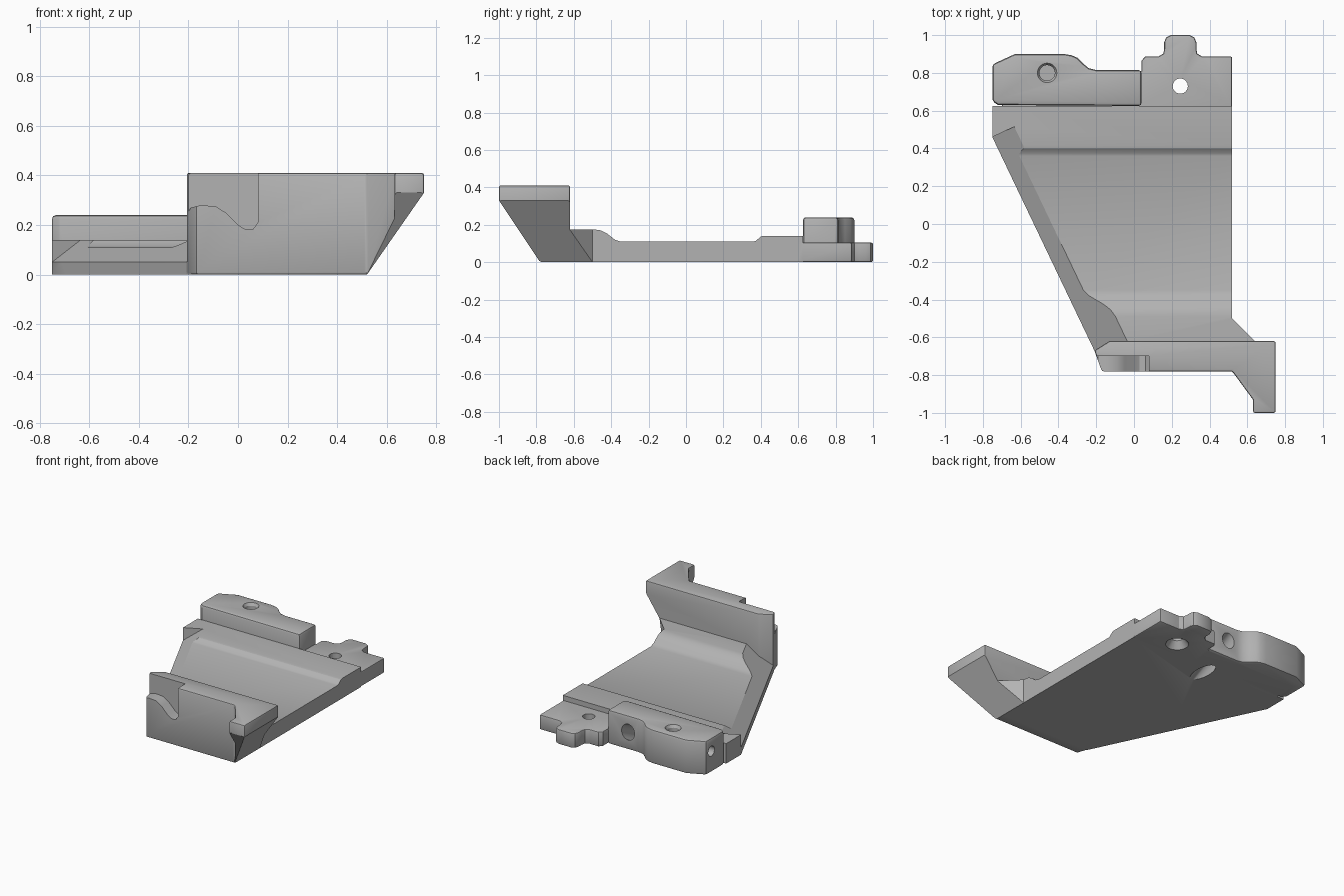
import bpy, bmesh, math
from mathutils import Matrix, Vector

cube = bpy.data.objects.get("Cube")
if cube:
    bpy.data.objects.remove(cube)

grey = bpy.data.materials.new("plain_grey")
grey.use_nodes = True
COLOUR = (0.45, 0.45, 0.45, 1)
grey.diffuse_color = COLOUR
grey.node_tree.nodes["Principled BSDF"].inputs["Base Color"].default_value = COLOUR

X, Y, Z = Vector((1, 0, 0)), Vector((0, 1, 0)), Vector((0, 0, 1))


def apply_modifiers(ob):
    bpy.context.view_layer.update()
    dg = bpy.context.evaluated_depsgraph_get()
    mesh = bpy.data.meshes.new_from_object(ob.evaluated_get(dg))
    ob.modifiers.clear()
    ob.data = mesh


def prism(name, pts, depth, u=X, v=Y, w=Z, origin=(0, 0, 0), bevel=0, segments=2):
    """Extrude a 2D outline in the u-v plane along w."""
    o = Vector(origin)
    bm = bmesh.new()
    face = bm.faces.new([bm.verts.new(o + u * a + v * b) for a, b in pts])
    new = bmesh.ops.extrude_face_region(bm, geom=[face])["geom"]
    bmesh.ops.translate(bm, vec=w * depth,
                        verts=[g for g in new if isinstance(g, bmesh.types.BMVert)])
    bmesh.ops.recalc_face_normals(bm, faces=bm.faces)
    mesh = bpy.data.meshes.new(name)
    bm.to_mesh(mesh)
    bm.free()
    mesh.materials.append(grey)
    ob = bpy.data.objects.new(name, mesh)
    bpy.context.collection.objects.link(ob)
    if bevel:
        mod = ob.modifiers.new("edge_round", "BEVEL")
        mod.width, mod.segments = bevel, segments
        mod.limit_method, mod.angle_limit = "ANGLE", math.radians(50)
        apply_modifiers(ob)
    return ob


def rod(name, start, end, r1, r2=None):
    """Round cutter between two points, optionally tapered."""
    a, b = Vector(start), Vector(end)
    bm = bmesh.new()
    turn = (b - a).to_track_quat("Z", "Y").to_matrix().to_4x4()
    bmesh.ops.create_cone(bm, cap_ends=True, segments=32, radius1=r1,
                          radius2=r2 or r1, depth=(b - a).length,
                          matrix=Matrix.Translation((a + b) / 2) @ turn)
    mesh = bpy.data.meshes.new(name)
    bm.to_mesh(mesh)
    bm.free()
    mesh.materials.append(grey)
    ob = bpy.data.objects.new(name, mesh)
    bpy.context.collection.objects.link(ob)
    return ob


def combine(ob, other, operation):
    mod = ob.modifiers.new("combine", "BOOLEAN")
    mod.operation, mod.solver, mod.object = operation, "EXACT", other
    apply_modifiers(ob)
    bpy.data.objects.remove(other)


def slope_cutters():
    """Sloping undersides of the overhanging corner."""
    side = prism("side_slope", [(0.45, -0.1), (0.52, 0), (0.75, 0.33), (0.96, 0.63), (2, -0.1)],
                 1.6, X, Z, Y, (0, -2, 0))
    front = prism("front_slope", [(-0.713, -0.1), (-0.78, 0), (-1, 0.33), (-1.2, 0.63), (-2, -0.1)],
                  0.6, Y, Z, X, (0.45, 0, 0))
    return side, front


# Base plate: plan outline limited by the stepped side profile
body = prism("bracket_body", [(-0.75, 0.625), (-0.75, 0.46), (-0.21, -0.67), (-0.19, -0.71),
                              (0.64, -0.71), (0.64, -0.62), (0.52, -0.5), (0.52, 0.625)], 0.4)
profile = prism("plate_profile", [(-0.9, 0), (-0.9, 0.175), (-0.49, 0.175), (-0.455, 0.17),
                                  (-0.425, 0.155), (-0.38, 0.12), (-0.35, 0.11), (0.36, 0.11),
                                  (0.375, 0.115), (0.4, 0.137), (0.415, 0.14), (0.8, 0.14), (0.8, 0)],
                3, Y, Z, X, (-1.5, 0, 0))
combine(body, profile, "INTERSECT")

# Sloped shoulder along the slanted edge
along = Vector((0.54, -1.13, 0)).normalized()
inward = Vector((-along.y, along.x, 0))
combine(body, prism("shoulder_cutter", [(0, 0.05), (0.3, 0.26), (-0.1, 0.26), (-0.1, 0.05)],
                    1.4, inward, Z, along, (-0.75, 0.46, 0)), "DIFFERENCE")
for cutter in slope_cutters()[:1]:
    combine(body, cutter, "DIFFERENCE")
for ob in [o for o in bpy.data.objects if o.name.startswith("front_slope")]:
    bpy.data.objects.remove(ob)

# End wall with projecting hook
wall = prism("end_wall", [(-0.21, -0.67), (-0.13, -0.62), (0.75, -0.62), (0.75, -1), (0.63, -1),
                          (0.63, -0.93), (0.52, -0.78), (-0.17, -0.78)], 0.41, bevel=0.01)
for cutter in slope_cutters():
    combine(wall, cutter, "DIFFERENCE")
combine(wall, prism("wave_notch", [(-0.4, 0.23), (-0.21, 0.24), (-0.19, 0.27), (-0.15, 0.28),
                                   (-0.09, 0.275), (-0.05, 0.25), (0, 0.2), (0.03, 0.182),
                                   (0.06, 0.182), (0.08, 0.21), (0.08, 0.6), (-0.4, 0.6)],
                    0.3, X, Z, Y, (0, -1, 0)), "DIFFERENCE")

# Raised block with a waved back
block = prism("raised_block", [(-0.75, 0.65), (-0.72, 0.63), (0.04, 0.625), (0.04, 0.815), (-0.2, 0.815),
                               (-0.24, 0.825), (-0.27, 0.85), (-0.3, 0.88), (-0.33, 0.893),
                               (-0.37, 0.9), (-0.63, 0.9), (-0.75, 0.845)], 0.24, bevel=0.016)

# Low mounting tab with a rounded tongue
half = [(0.2, -0.02), (0.14, -0.02), (0.115, -0.01), (0.09, 0.015), (0.085, 0.04),
        (0.085, 0.075), (0.075, 0.1), (0.05, 0.113)]
tongue = [(0.245 + a, 0.887 + b) for a, b in half[1:]]
tongue += [(0.245 - a, 0.887 + b) for a, b in reversed(half[1:])]
tab = prism("mounting_tab", [(-0.7, 0.59), (0.52, 0.59), (0.52, 0.887)]
            + [(x, y if y > 0.9 else 0.887) for x, y in tongue]
            + [(0.06, 0.887), (0.04, 0.865), (0.04, 0.8), (-0.7, 0.8)], 0.105, bevel=0.01)

for part in (wall, tab, block):
    combine(body, part, "UNION")

# Holes: tab hole with countersink, block hole, cross hole, slanted hole
for hole in (rod("tab_hole", (0.245, 0.73, -0.1), (0.245, 0.73, 0.3), 0.04),
             rod("tab_countersink", (0.245, 0.73, -0.02), (0.245, 0.73, 0.05), 0.09, 0.039),
             rod("block_hole", (-0.46, 0.8, 0.1), (-0.46, 0.8, 0.3), 0.041),
             rod("block_countersink", (-0.46, 0.8, 0.22), (-0.46, 0.8, 0.26), 0.04, 0.063),
             rod("cross_hole", (-0.85, 0.79, 0.15), (-0.46, 0.79, 0.15), 0.035),
             rod("slanted_hole", (-0.12, 0.98, 0.205), (-0.12, 0.4, -0.075), 0.05)):
    combine(body, hole, "DIFFERENCE")

bpy.ops.object.select_all(action="DESELECT")
body.select_set(True)
bpy.context.view_layer.objects.active = body
bpy.ops.object.shade_smooth_by_angle(angle=math.radians(28))
